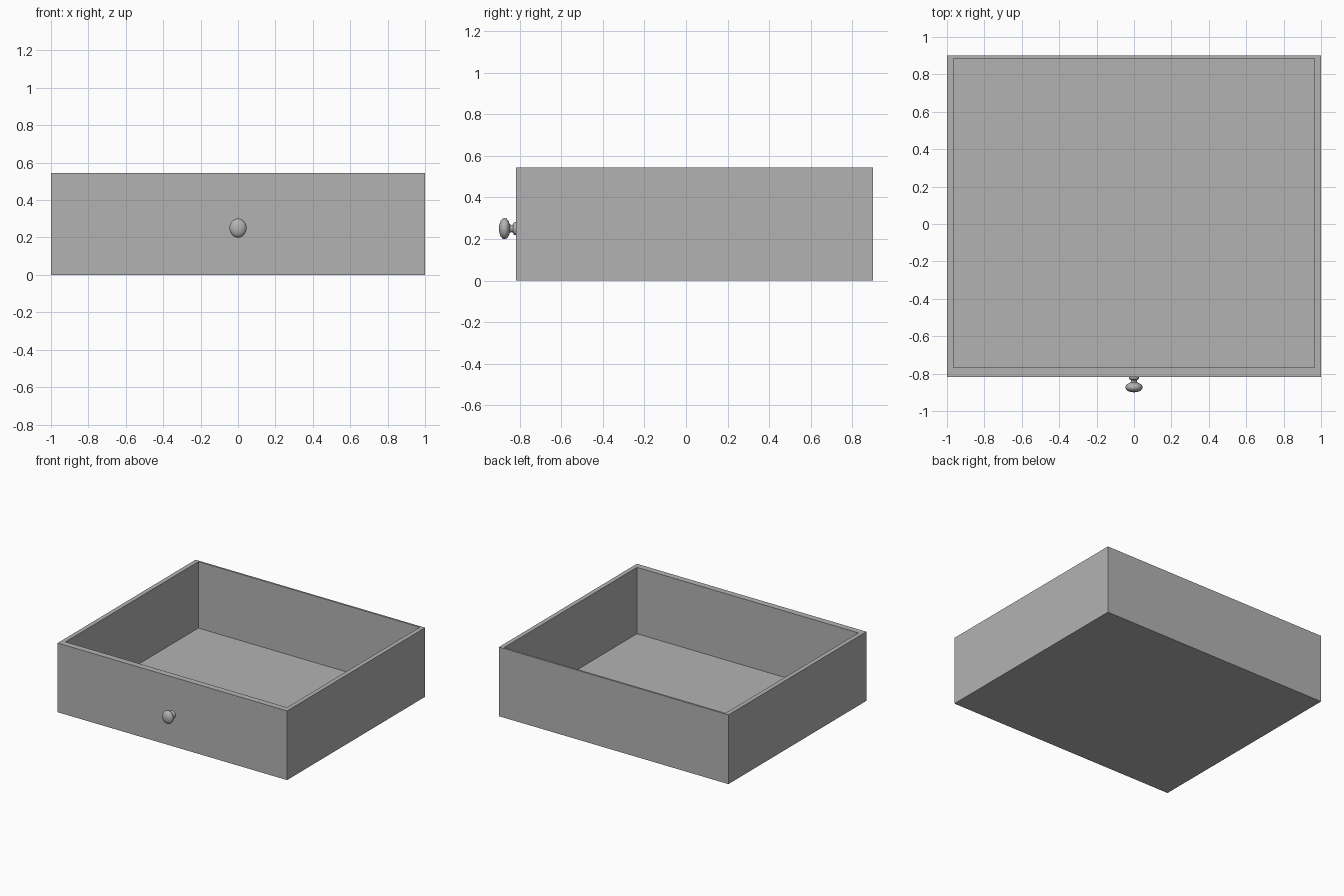
import bpy, bmesh, math
from mathutils import Vector

if "Cube" in bpy.data.objects:
    bpy.data.objects.remove(bpy.data.objects["Cube"], do_unlink=True)

grey = bpy.data.materials.new("plain_grey")
grey.use_nodes = True
grey.diffuse_color = (0.45, 0.45, 0.45, 1)
grey.node_tree.nodes["Principled BSDF"].inputs["Base Color"].default_value = grey.diffuse_color


def make_object(name, bm):
    mesh = bpy.data.meshes.new(name)
    bmesh.ops.recalc_face_normals(bm, faces=bm.faces)
    bm.to_mesh(mesh)
    bm.free()
    mesh.materials.append(grey)
    obj = bpy.data.objects.new(name, mesh)
    bpy.context.collection.objects.link(obj)
    return obj


# Drawer box: a solid block whose top face is inset and sunk to the floor
FRONT, BACK, HEIGHT, FLOOR = -0.817, 0.9, 0.545, 0.022
INNER_X, INNER_FRONT, INNER_BACK = 0.965, -0.768, 0.885

bm = bmesh.new()
bmesh.ops.create_cube(bm, size=1)
for v in bm.verts:
    v.co = (2 * v.co.x, BACK if v.co.y > 0 else FRONT, HEIGHT if v.co.z > 0 else 0)
bm.normal_update()
top = max(bm.faces, key=lambda f: f.calc_center_median().z)
bmesh.ops.inset_region(bm, faces=[top], thickness=0.03)
for v in top.verts:
    v.co.x = math.copysign(INNER_X, v.co.x)
    v.co.y = INNER_BACK if v.co.y > 0 else INNER_FRONT
sunk = bmesh.ops.extrude_discrete_faces(bm, faces=[top])["faces"][0]
for v in sunk.verts:
    v.co.z = FLOOR
make_object("drawer_box", bm)

# Knob: profile of (radius, distance from the front panel), spun about y
profile = [(0, 0), (0.031, 0), (0.031, 0.008), (0.027, 0.013), (0.019, 0.016),
           (0.017, 0.022), (0.021, 0.031), (0.039, 0.038), (0.048, 0.046),
           (0.051, 0.056), (0.048, 0.066), (0.038, 0.075), (0.02, 0.081), (0, 0.083)]
bm = bmesh.new()
points = [bm.verts.new((0, -d, r)) for r, d in profile]
edges = [bm.edges.new(pair) for pair in zip(points, points[1:])]
bmesh.ops.spin(bm, geom=points + edges, cent=(0, 0, 0), axis=(0, 1, 0),
               angle=math.tau, steps=32)
bmesh.ops.remove_doubles(bm, verts=bm.verts, dist=0.0005)
bmesh.ops.scale(bm, vec=Vector((0.9, 1, 1)), verts=bm.verts)
bmesh.ops.translate(bm, vec=Vector((0, FRONT, 0.25)), verts=bm.verts)
knob = make_object("knob", bm)
bpy.ops.object.select_all(action="DESELECT")
knob.select_set(True)
bpy.context.view_layer.objects.active = knob
bpy.ops.object.shade_smooth_by_angle(angle=math.radians(40))
